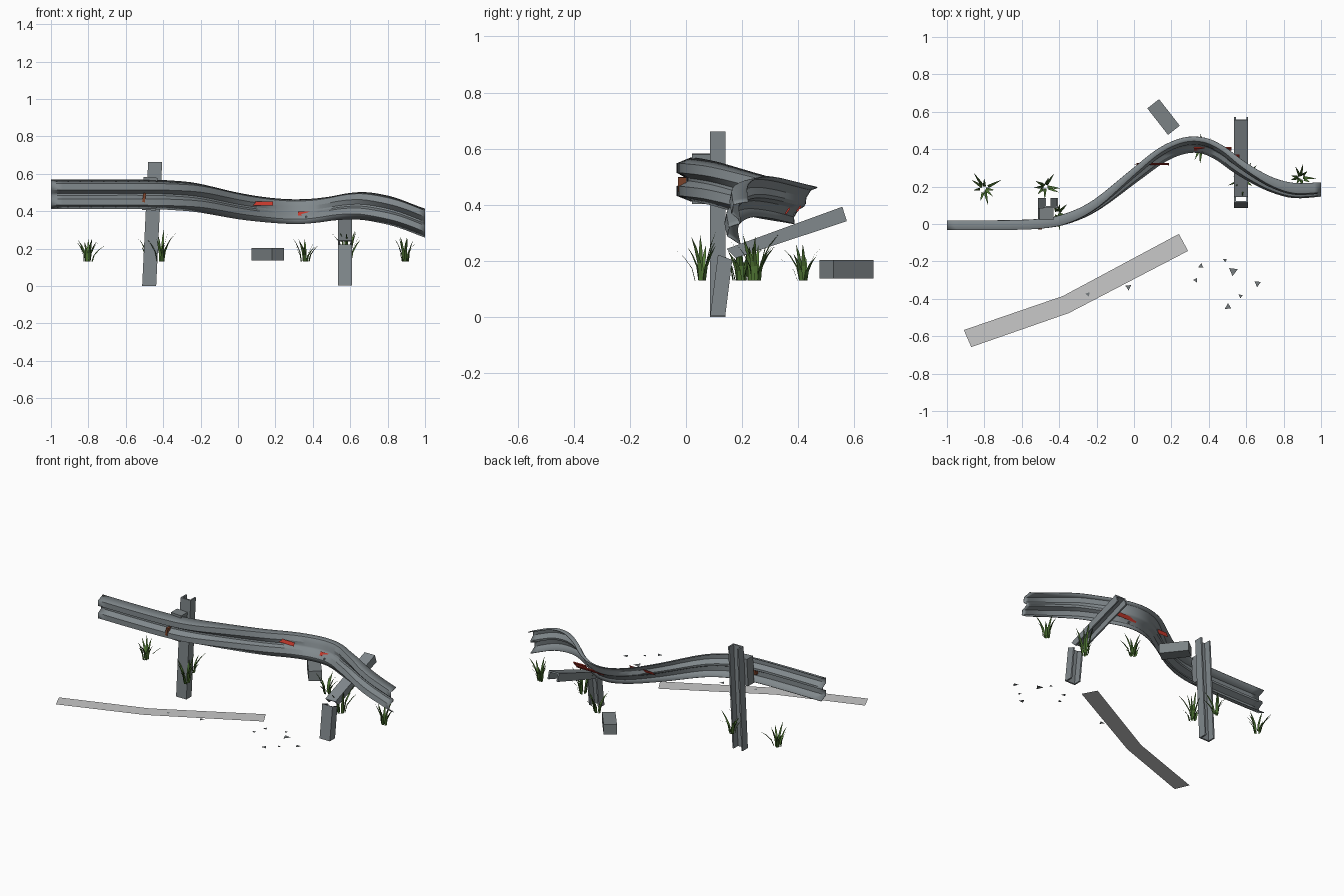
import bpy, bmesh, math, random
from mathutils import Vector, Matrix

if "Cube" in bpy.data.objects:
    bpy.data.objects.remove(bpy.data.objects["Cube"])

random.seed(4)


def material(name, rgb):
    m = bpy.data.materials.new(name)
    m.diffuse_color = (*rgb, 1)
    m.use_nodes = True
    m.node_tree.nodes["Principled BSDF"].inputs["Base Color"].default_value = m.diffuse_color
    return m


STEEL = material("galvanised steel", (0.22, 0.25, 0.265))
BLOCK = material("spacer grey", (0.20, 0.225, 0.235))
DEBRIS = material("debris grey", (0.18, 0.20, 0.21))
MARK = material("pale tyre mark", (0.58, 0.58, 0.58))
RED = material("reflector red", (0.55, 0.04, 0.025))
RUST = material("rust", (0.22, 0.06, 0.025))
GREEN = material("grass green", (0.085, 0.19, 0.035))
DARK_GREEN = material("dark grass green", (0.045, 0.11, 0.02))


def mesh_object(name, verts, faces, *mats):
    me = bpy.data.meshes.new(name)
    me.from_pydata([tuple(v) for v in verts], [], faces)
    for m in mats:
        me.materials.append(m)
    ob = bpy.data.objects.new(name, me)
    bpy.context.collection.objects.link(ob)
    return ob


def box(name, centre, size, mat, rot=(0, 0, 0)):
    bm = bmesh.new()
    bmesh.ops.create_cube(bm, size=1, matrix=Matrix.Diagonal((*size, 1)))
    me = bpy.data.meshes.new(name)
    bm.to_mesh(me)
    bm.free()
    me.materials.append(mat)
    ob = bpy.data.objects.new(name, me)
    ob.location = centre
    ob.rotation_euler = [math.radians(a) for a in rot]
    bpy.context.collection.objects.link(ob)
    return ob


def loft(name, rings, mat, closed=False):
    """Skin a list of equal-length cross-sections; closed ones get end caps."""
    n = len(rings[0])
    verts = [p for r in rings for p in r]
    faces = []
    for i in range(len(rings) - 1):
        for j in range(n if closed else n - 1):
            k = (j + 1) % n
            faces.append((i * n + j, i * n + k, (i + 1) * n + k, (i + 1) * n + j))
    if closed:
        faces += [tuple(range(n))[::-1], tuple(range((len(rings) - 1) * n, len(rings) * n))]
    ob = mesh_object(name, verts, faces, mat)
    bm = bmesh.new()
    bm.from_mesh(ob.data)
    bmesh.ops.recalc_face_normals(bm, faces=bm.faces)
    bm.to_mesh(ob.data)
    bm.free()
    return ob


# --- Crumpled W-beam rail: x, y, z, tilt (degrees), corrugation depth ---
path = [(-1, -0.003, .49, 0, 1), (-.75, -.003, .49, 0, 1), (-.5, .005, .49, 0, 1),
        (-.35, .035, .486, 2, 1), (-.2, .105, .473, 8, .8), (0, .255, .433, 20, .5),
        (.15, .365, .411, 28, .35), (.27, .415, .401, 32, .3), (.37, .415, .402, 32, .3),
        (.46, .375, .412, 30, .35), (.55, .31, .427, 26, .45), (.65, .25, .433, 21, .6),
        (.75, .205, .42, 16, .8), (.86, .18, .393, 13, 1), (1, .186, .34, 11, 1)]


def spline(points, steps):
    out = []
    pts = [Vector(p) for p in points]
    pts = [2 * pts[0] - pts[1]] + pts + [2 * pts[-1] - pts[-2]]
    for i in range(1, len(pts) - 2):
        a, b, c, d = pts[i - 1:i + 3]
        for s in range(steps):
            t = s / steps
            out.append(.5 * (2 * b + (c - a) * t + (2 * a - 5 * b + 4 * c - d) * t * t
                             + (3 * b - a - 3 * c + d) * t ** 3))
    return out + [pts[-2]]


half = [(.077, .022), (.057, -.028), (.025, -.028), (.006, .006)]
profile = half + [(-h, d) for h, d in reversed(half)]
stations = spline(path, 4)
rings = []
for i, s in enumerate(stations):
    a, b = stations[max(i - 1, 0)], stations[min(i + 1, len(stations) - 1)]
    t = Vector((b[0] - a[0], b[1] - a[1], 0)).normalized()
    n, z, ang = Vector((-t.y, t.x, 0)), Vector((0, 0, 1)), math.radians(s[3])
    up, out = z * math.cos(ang) + n * math.sin(ang), n * math.cos(ang) - z * math.sin(ang)
    rings.append([Vector(s[:3]) + up * h + out * d * s[4] for h, d in profile])
rings[0] = [Vector((-1, p.y, p.z)) for p in rings[0]]
rings[-1] = [Vector((1, p.y, p.z)) for p in rings[-1]]
rail = loft("guard_rail", rings, STEEL)
mod = rail.modifiers.new("thickness", "SOLIDIFY")
mod.thickness, mod.offset = .004, 0
bpy.context.view_layer.objects.active = rail
rail.select_set(True)
bpy.ops.object.shade_smooth_by_angle(angle=math.radians(30))

# --- Channel posts, open to the back ---
W, D, T = .0375, .054, .01
channel = [(-W, 0), (W, 0), (W, D), (W - T, D), (W - T, T), (-W + T, T), (-W + T, D), (-W, D)]


def post(name, stations):
    """Each station: front centre point and the direction of the channel depth."""
    loft(name, [[Vector(p) + Vector((u, 0, 0)) + Vector(d) * v for u, v in channel]
                for p, d in stations], STEEL, True)


post("leaning_post", [((-.475, .086, 0), (0, 1, 0)), ((-.443, .086, .662), (0, 1, 0))])
post("broken_post_base", [((.573, .086, .004), (0, 1, 0)), ((.573, .114, .222), (0, .94, -.34))])
post("broken_post_top", [((.573, .145, .243), (0, .6, -.6)), ((.573, .557, .393), (0, .3, -.95))])

# --- Spacer blocks: one on the standing post, one thrown on the ground ---
box("spacer_block", (-.472, .054, .493), (.075, .064, .175), BLOCK, (0, 3, 0))
box("loose_block", (.158, .572, .17), (.18, .08, .065), BLOCK, (0, 0, -52))

# --- Red reflector strips, rust patch and bolt on the rail ---
mesh_object("front_reflector", [(.0, .318, .43), (.187, .314, .43), (.187, .326, .451), (.02, .326, .451)],
            [(0, 1, 2, 3)], RED)
box("rear_reflector", (.42, .402, .386), (.20, .006, .024), RED, (-35, 0, 0))
box("small_rear_reflector", (.52, .362, .378), (.09, .006, .026), RED, (-35, 0, 0))
box("rust_patch", (-.502, -.014, .473), (.014, .03, .05), RUST, (0, 8, 0))
box("rail_bolt", (.365, .385, .368), (.01, .012, .01), DEBRIS)

# --- Tyre mark on the ground ---
mesh_object("tyre_mark", [(-.91, -.567, .137), (-.87, -.658, .137), (-.348, -.476, .137),
                          (-.38, -.385, .137), (.289, -.144, .137), (.24, -.053, .137)],
            [(0, 1, 2, 3), (3, 2, 4, 5)], MARK)

# --- Flat debris chips ---
verts, faces = [], []
for x, y, r in [(.358, -.225, .016), (.487, -.193, .012), (.53, -.252, .027), (.33, -.3, .014),
                (.66, -.318, .02), (.57, -.385, .013), (.503, -.443, .02),
                (-.246, -.375, .014), (-.03, -.337, .018)]:
    a = random.uniform(0, 6.28)
    faces.append(tuple(range(len(verts), len(verts) + 3)))
    verts += [(x + r * math.cos(a + k * 2.1), y + r * math.sin(a + k * 2.1), .14) for k in range(3)]
mesh_object("debris_chips", verts, faces, DEBRIS)


# --- Grass tufts of curved tapering blades ---
def tuft(name, x, y, height, count=9):
    verts, faces = [], []
    for b in range(count):
        a = 2 * math.pi * b / count + random.uniform(-.3, .3)
        out, side = Vector((math.cos(a), math.sin(a), 0)), Vector((-math.sin(a), math.cos(a), 0))
        h, reach = height * random.uniform(.6, 1), random.uniform(.03, .085)
        base, i = Vector((x, y, .13)) + out * random.uniform(.005, .025), len(verts)
        for t, w in ((0, .008), (.4, .0075), (.75, .005)):
            c = base + out * reach * t * t + Vector((0, 0, h * t))
            verts += [c - side * w, c + side * w]
        verts.append(base + out * reach + Vector((0, 0, h)))
        faces += [(i, i + 1, i + 3, i + 2), (i + 2, i + 3, i + 5, i + 4), (i + 4, i + 5, i + 6)]
    ob = mesh_object(name, verts, faces, GREEN, DARK_GREEN)
    for p in ob.data.polygons:
        p.material_index = (p.index // 3) % 2


for k, t in enumerate([(-.80, .19, .13), (-.41, .055, .175), (-.475, .2, .13),
                       (.36, .42, .13), (.585, .24, .17), (.89, .25, .135)]):
    tuft("grass_tuft_%d" % (k + 1), *t)
